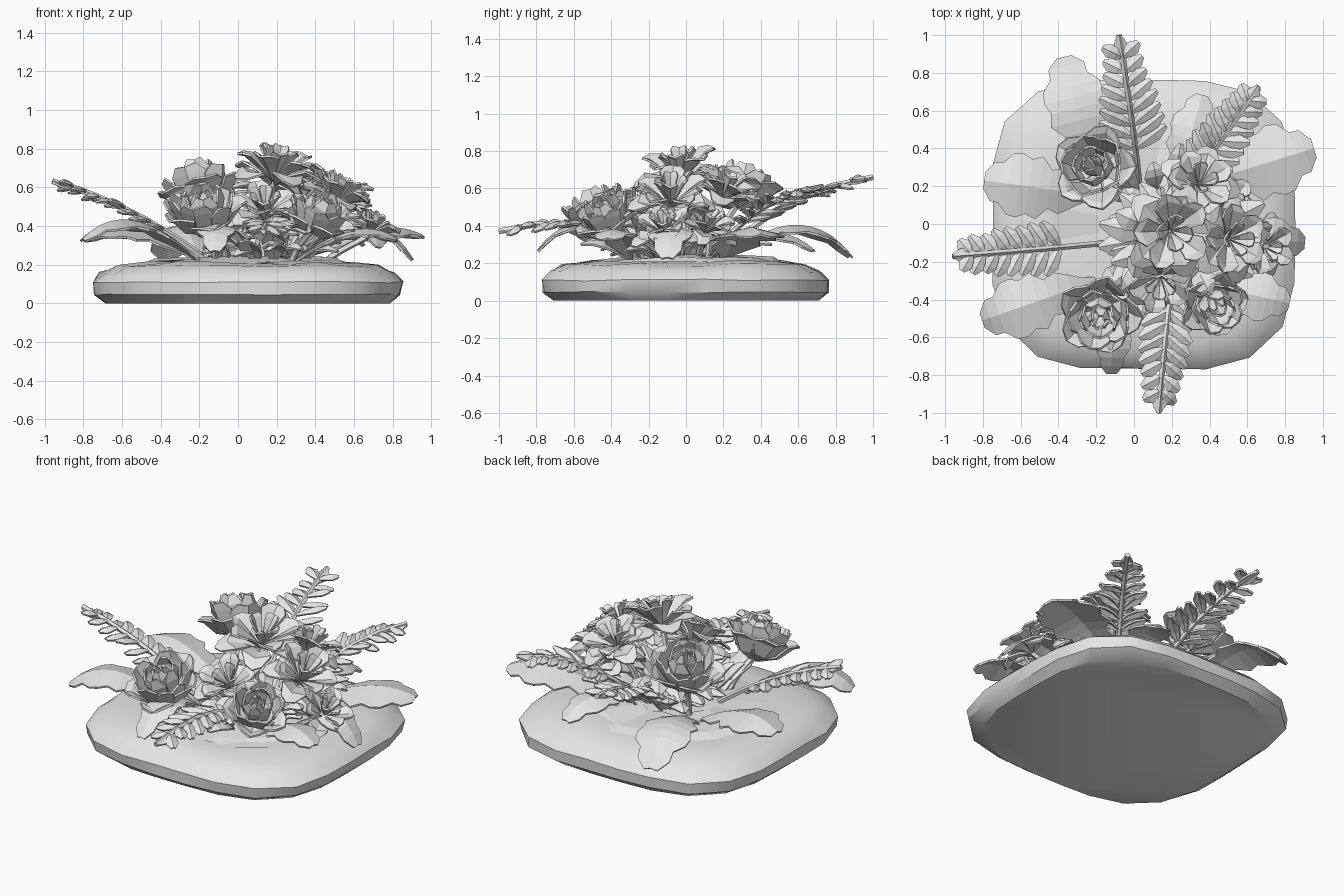
import bpy, bmesh, math, random
from mathutils import Vector, Matrix

random.seed(7)
cube = bpy.data.objects.get("Cube")
if cube:
    bpy.data.objects.remove(cube)

grey = bpy.data.materials.new("plain_grey")
grey.use_nodes = True
grey.diffuse_color = (0.8, 0.8, 0.8, 1)
grey.node_tree.nodes["Principled BSDF"].inputs["Base Color"].default_value = (0.8, 0.8, 0.8, 1)
UP = Vector((0, 0, 1))


def finish(name, bm, thickness=0.0):
    mesh = bpy.data.meshes.new(name)
    bmesh.ops.recalc_face_normals(bm, faces=bm.faces)
    bm.to_mesh(mesh)
    bm.free()
    obj = bpy.data.objects.new(name, mesh)
    bpy.context.collection.objects.link(obj)
    mesh.materials.append(grey)
    if thickness:
        solid = obj.modifiers.new("thickness", 'SOLIDIFY')
        solid.thickness = thickness
        solid.offset = 0
    return obj


def add_grid(bm, rows, closed=False):
    """Skin a list of equally long point rows with quads."""
    rings = [[bm.verts.new(p) for p in row] for row in rows]
    n = len(rows[0])
    for a, b in zip(rings, rings[1:]):
        for i in range(n if closed else n - 1):
            j = (i + 1) % n
            bm.faces.new((a[i], a[j], b[j], b[i]))
    return rings


def bend(p0, p1, p2, t):
    return p0 * (1 - t) ** 2 + p1 * 2 * t * (1 - t) + p2 * t * t


def add_blade(bm, path, widths, fold=0.15):
    """Folded leaf blade along a bent path, one half width per station."""
    pts = [Vector(p) for p in path]
    side = (pts[2] - pts[0]).cross(UP).normalized()
    rows = []
    for i, w in enumerate(widths):
        c = bend(*pts, i / (len(widths) - 1))
        drop = UP * (-fold * w)
        rows.append([c - side * w + drop, c, c + side * w + drop])
    add_grid(bm, rows)


def add_stem(bm, path, radius, steps=5):
    pts = [Vector(p) for p in path]
    rows = []
    for i in range(steps + 1):
        t = i / steps
        c = bend(*pts, t)
        d = bend(*pts, t + 0.01) - c
        rot = UP.rotation_difference(d)
        rows.append([c + rot @ Vector((math.cos(a), math.sin(a), 0)) * radius
                     for a in (math.tau * k / 5 for k in range(5))])
    add_grid(bm, rows, closed=True)


# Rounded, slightly irregular slab
def slab_ring(z, scale, power, jitter, sides=24):
    row = []
    for k in range(sides):
        a = math.tau * (k + 0.5) / sides
        c, s = math.cos(a), math.sin(a)
        r = scale / (abs(c) ** power + abs(s) ** power) ** (1 / power)
        r *= 1 + random.uniform(-jitter, jitter)
        lift = random.uniform(-jitter, jitter) * 0.5 if z > 0 else 0
        row.append(Vector((0.05 + c * r * 0.8, s * r * 0.77, z + lift)))
    return row


bm = bmesh.new()
rings = add_grid(bm, [slab_ring(0, 0.92, 3.4, 0), slab_ring(0.045, 0.99, 3.6, 0.008),
                      slab_ring(0.11, 1.0, 3.7, 0.01), slab_ring(0.155, 0.95, 3.5, 0.015),
                      slab_ring(0.19, 0.85, 3.2, 0.02), slab_ring(0.208, 0.68, 2.8, 0.02)], closed=True)
bm.faces.new(rings[0])
bm.faces.new(rings[-1])
slab = finish("stone_slab", bm)
bpy.context.view_layer.objects.active = slab
slab.select_set(True)
bpy.ops.object.shade_smooth_by_angle(angle=math.radians(35))
slab.select_set(False)

# Low soil mound on the slab
bm = bmesh.new()
rings = add_grid(bm, [slab_ring(0.2, 0.68, 2, 0.03, 16), slab_ring(0.222, 0.6, 2, 0.03, 16),
                      slab_ring(0.235, 0.3, 2, 0.03, 16)], closed=True)
bm.faces.new(rings[-1])
finish("soil_mound", bm)

# Broad, blunt, lobed leaves arching outward and drooping at the tip
LOBES = [0.12, 0.25, 0.5, 0.72, 0.6, 0.98, 0.85, 1.0, 0.95, 0.62, 0.6, 0.25]
broad_leaves = [
    ((-0.2, 0.2), (-0.37, 0.88), 0.16, 0.24), ((-0.2, 0.15), (-0.79, 0.23), 0.17, 0.33),
    ((-0.2, -0.3), (-0.8, -0.51), 0.16, 0.33), ((0.3, 0.2), (0.95, 0.4), 0.19, 0.35),
    ((0.35, -0.05), (0.9, -0.1), 0.12, 0.23), ((0.3, -0.3), (0.82, -0.42), 0.13, 0.33),
    ((-0.1, -0.2), (-0.12, -0.79), 0.1, 0.27), ((0.2, 0.1), (0.36, 0.68), 0.12, 0.27),
]
for n, (start, tip, width, tip_z) in enumerate(broad_leaves):
    bm = bmesh.new()
    s, e = Vector((*start, 0.22)), Vector((*tip, tip_z))
    mid = s.lerp(e, 0.62)
    mid.z = 0.57 - 0.1 * (n % 2)
    add_blade(bm, (s, mid, e), [w * width for w in LOBES], 0.25)
    finish(f"broad_leaf_{n + 1}", bm, 0.012)


# Feathered fronds: a stalk with paired, forward pointing leaflets
def frond(name, path, length, pairs=8):
    bm = bmesh.new()
    pts = [Vector(p) for p in path]
    add_stem(bm, pts, 0.01)
    flat = (pts[2] - pts[0]).cross(UP).normalized()
    for i in range(pairs):
        t = 0.3 + 0.58 * i / (pairs - 1)
        c = bend(*pts, t)
        d = (bend(*pts, t + 0.02) - c).normalized()
        reach = length * (1 - 0.45 * (i / (pairs - 1)) ** 1.5) * random.uniform(0.88, 1.05)
        for sgn in (-1, 1):
            out = (d * 0.7 + flat * sgn).normalized()
            tip = c + out * reach + UP * random.uniform(-0.04, 0.02)
            add_blade(bm, (c, c.lerp(tip, 0.5) + UP * 0.03, tip),
                      [0.008, 0.028, 0.036, 0.012], 0.5)
    add_blade(bm, (bend(*pts, 0.85), bend(*pts, 0.93), pts[2]), [0.012, 0.035, 0.034, 0.01], 0.4)
    finish(name, bm, 0.012)


frond("left_frond", ((-0.15, -0.1, 0.22), (-0.55, -0.14, 0.52), (-0.96, -0.17, 0.63)), 0.19)
frond("back_frond", ((0.03, 0.2, 0.25), (0, 0.5, 0.58), (-0.08, 1.0, 0.66)), 0.21)
frond("back_right_frond", ((0.25, 0.15, 0.25), (0.42, 0.38, 0.57), (0.66, 0.73, 0.61)), 0.19)
frond("front_frond", ((0.22, -0.2, 0.25), (0.17, -0.5, 0.5), (0.13, -1.0, 0.37)), 0.18)

# Petal rings: count, then (radius, height, half angle) from root to rim
ROSE = [
    (5, [(0.1, -0.6, 0.4), (0.65, -0.4, 0.5), (0.98, 0.0, 0.62), (1.15, 0.08, 0.3)]),
    (5, [(0.1, -0.5, 0.4), (0.62, -0.25, 0.6), (0.8, 0.2, 0.66), (0.86, 0.42, 0.35)]),
    (4, [(0.08, -0.4, 0.5), (0.45, -0.1, 0.75), (0.55, 0.3, 0.8), (0.48, 0.6, 0.4)]),
    (3, [(0.05, -0.3, 0.6), (0.24, 0.0, 1.0), (0.28, 0.35, 1.0), (0.18, 0.58, 0.5)]),
]
OPEN = [
    (5, [(0.08, -0.4, 0.4), (0.45, -0.2, 0.5), (0.9, -0.08, 0.5), (1.2, -0.25, 0.2)]),
    (5, [(0.06, -0.3, 0.4), (0.4, 0.0, 0.5), (0.78, 0.28, 0.5), (0.95, 0.3, 0.25)]),
    (4, [(0.05, -0.2, 0.5), (0.22, 0.1, 0.6), (0.38, 0.38, 0.6), (0.45, 0.45, 0.4)]),
]


def flower(name, loc, size, rings, lean):
    bm = bmesh.new()
    loc = Vector(loc)
    place = (Matrix.Translation(loc) @ UP.rotation_difference(Vector((*lean, 1))).to_matrix().to_4x4()
             @ Matrix.Scale(size, 4))
    for k, (count, outline) in enumerate(rings):
        for p in range(count):
            a = math.tau * (p + 0.5 * (k % 2)) / count + random.uniform(-0.15, 0.15)
            tilt = random.uniform(-0.15, 0.15)
            rows = []
            for r, z, half in outline:
                row = []
                for v in (-1, 0, 1):
                    b = a + v * half
                    rr = r * (1.06 if v == 0 else 0.97)
                    row.append(place @ Vector((math.cos(b) * rr, math.sin(b) * rr,
                                               z + tilt * r - 0.06 * (v == 0))))
                rows.append(row)
            add_grid(bm, rows)
    finish(name, bm, 0.012)
    # Stem down to the mound
    bm = bmesh.new()
    top = place @ Vector((0, 0, -0.45))
    root = Vector((loc.x * 0.65, loc.y * 0.55, 0.21))
    add_stem(bm, (root, (root.x, root.y, top.z * 0.7), top), 0.018)
    finish(name + "_stem", bm)


flower("front_rose", (-0.18, -0.48, 0.48), 0.19, ROSE, (-0.1, -0.4))
flower("back_rose", (-0.21, 0.3, 0.61), 0.19, ROSE, (-0.25, 0.2))
flower("top_blossom", (0.2, -0.04, 0.71), 0.21, OPEN, (0.2, -0.1))
flower("right_blossom", (0.52, -0.08, 0.57), 0.19, OPEN, (0.5, 0))
flower("front_right_rose", (0.43, -0.43, 0.46), 0.16, ROSE, (0.4, -0.4))
flower("back_blossom", (0.35, 0.22, 0.61), 0.18, OPEN, (0.2, 0.4))
flower("front_blossom", (0.14, -0.3, 0.5), 0.17, OPEN, (0, -0.6))
flower("low_right_blossom", (0.7, -0.12, 0.4), 0.15, OPEN, (0.6, -0.1))
flower("low_back_blossom", (0.5, 0.12, 0.42), 0.15, OPEN, (0.4, 0.4))


# Small pointed leaves filling the bouquet, low around the rim and higher inside
def filler(name, count, centre, near, far, heights, rise, width):
    bm = bmesh.new()
    for i in range(count):
        a = math.tau * i / count * 5 + random.uniform(-0.3, 0.3)
        out = Vector((math.cos(a), math.sin(a), 0))
        root = Vector((*centre, random.uniform(*heights))) + out * random.uniform(near, far)
        tip = root + out * random.uniform(0.14, 0.26) + UP * random.uniform(*rise)
        add_blade(bm, (root, root.lerp(tip, 0.5) + UP * 0.09, tip),
                  [0.015, width * 0.8, width, width * 0.7, 0.01], 0.5)
    finish(name, bm, 0.012)


filler("low_leaves", 32, (0.18, -0.06), 0.1, 0.3, (0.22, 0.26), (0.0, 0.16), 0.06)
filler("middle_leaves", 28, (0.26, -0.1), 0.08, 0.25, (0.3, 0.46), (-0.06, 0.1), 0.065)
